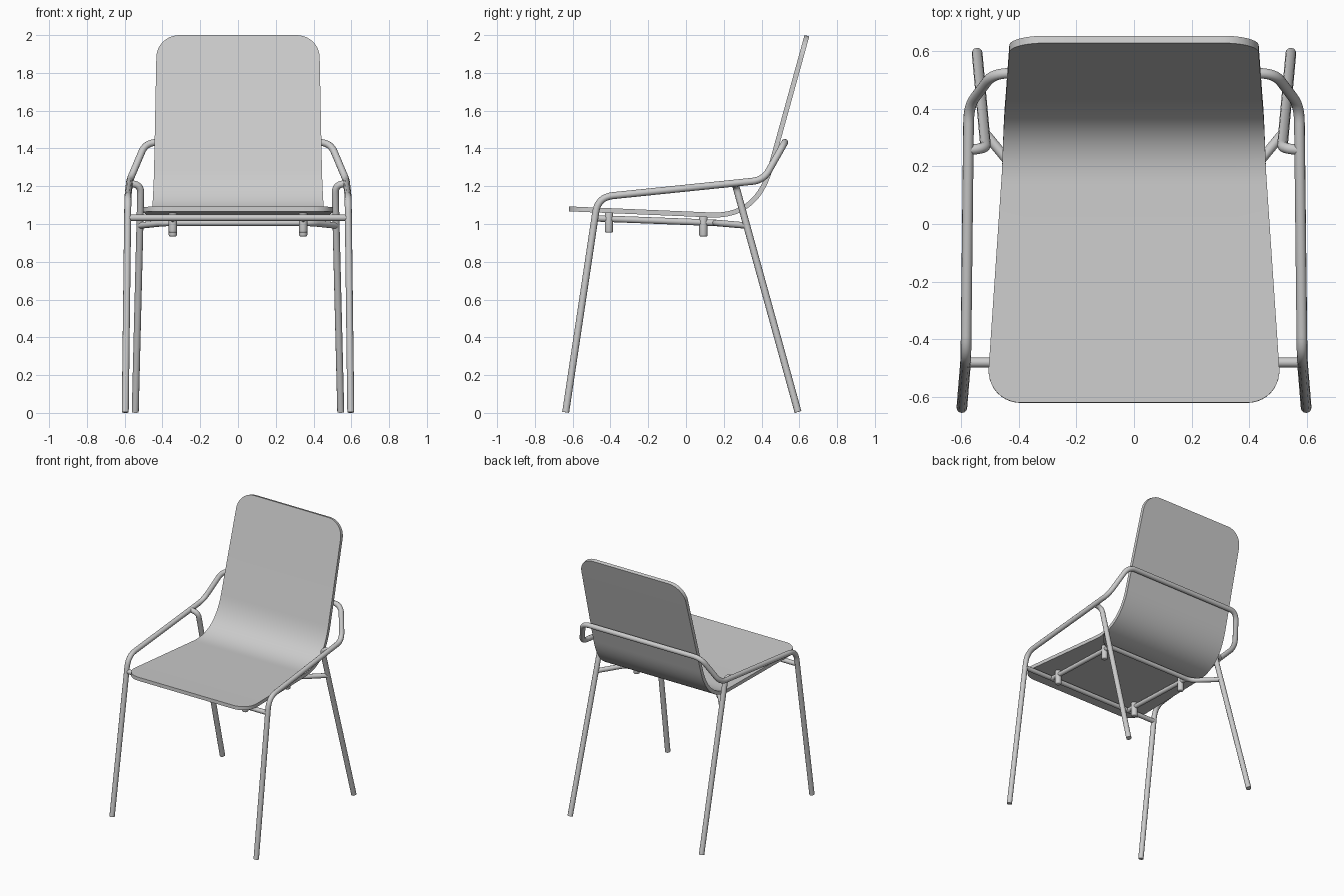
import bpy, bmesh, math
from mathutils import Vector

if "Cube" in bpy.data.objects:
    bpy.data.objects.remove(bpy.data.objects["Cube"])


def finish(obj, name, angle=40):
    """Apply modifiers / convert curves, then smooth with sharp edges kept."""
    obj.name = name
    bpy.ops.object.select_all(action='DESELECT')
    obj.select_set(True)
    bpy.context.view_layer.objects.active = obj
    bpy.ops.object.convert(target='MESH')
    bpy.ops.object.shade_smooth_by_angle(angle=math.radians(angle))
    return bpy.context.object


def fillet(pts, radii, steps=8):
    """Round the inner corners of a path; radii = distance trimmed at each corner."""
    pts = [Vector(p) for p in pts]
    out = [pts[0]]
    for i in range(1, len(pts) - 1):
        p, r = pts[i], radii[i - 1]
        a = p + (pts[i - 1] - p).normalized() * r
        b = p + (pts[i + 1] - p).normalized() * r
        for k in range(steps + 1):
            t = k / steps
            out.append(a * (1 - t) ** 2 + p * 2 * t * (1 - t) + b * t * t)
    return out + [pts[-1]]


def tube(name, pts, radii=(), r=0.0185):
    path = fillet(pts, radii)
    cu = bpy.data.curves.new(name, 'CURVE')
    cu.dimensions = '3D'
    cu.bevel_depth = r
    cu.bevel_resolution = 4
    cu.use_fill_caps = True
    sp = cu.splines.new('POLY')
    sp.points.add(len(path) - 1)
    for q, p in zip(sp.points, path):
        q.co = (*p, 1)
    obj = bpy.data.objects.new(name, cu)
    bpy.context.collection.objects.link(obj)
    return finish(obj, name)


def mirrored(pts):
    return list(pts) + [(-x, y, z) for x, y, z in reversed(pts)]


# Seat shell: side profile swept across a tapering width with rounded ends
line = [Vector(p) for p in ((0, -0.62, 1.080), (0, 0.13, 1.048))]
ctrl, top = Vector((0, 0.375, 1.036)), Vector((0, 0.640, 1.9965))
b1 = ctrl + (top - ctrl).normalized() * 0.27
N = 20
bend = [line[1] * (1 - t) ** 2 + ctrl * 2 * t * (1 - t) + b1 * t * t
        for t in (k / N for k in range(N + 1))]
prof = [line[0]] + bend + [top]
dist = [0]
for a, b in zip(prof, prof[1:]):
    dist.append(dist[-1] + (b - a).length)
L = dist[-1]


def at(s):
    for i in range(len(prof) - 1):
        if s <= dist[i + 1] + 1e-9:
            return prof[i].lerp(prof[i + 1], (s - dist[i]) / (dist[i + 1] - dist[i]))
    return prof[-1]


def half_width(s):
    keys = [(0, 0.512), (0.80, 0.458), (1.15, 0.445), (L, 0.430)]
    for (s0, w0), (s1, w1) in zip(keys, keys[1:]):
        if s <= s1 + 1e-9:
            return w0 + (w1 - w0) * (s - s0) / (s1 - s0)
    return keys[-1][1]


R = 0.12
corner = [R * (1 - math.cos(math.pi / 2 * k / 10)) for k in range(11)]
rows = sorted(corner + dist[1:-1] + [L - c for c in corner])
bm = bmesh.new()
prev = None
for s in rows:
    e = max(0.0, R - min(s, L - s))
    w = half_width(s) - (R - math.sqrt(max(0.0, R * R - e * e)))
    c = at(s)
    row = [bm.verts.new((w * k / 4, c.y, c.z)) for k in range(-4, 5)]
    if prev:
        for k in range(8):
            bm.faces.new((prev[k], prev[k + 1], row[k + 1], row[k]))
    prev = row
me = bpy.data.meshes.new("seat_shell")
bm.to_mesh(me)
bm.free()
shell = bpy.data.objects.new("seat_shell", me)
bpy.context.collection.objects.link(shell)
sol = shell.modifiers.new("Thickness", 'SOLIDIFY')
sol.thickness = 0.026
sol.offset = 0
sol.use_even_offset = True
finish(shell, "seat_shell")

# Front legs, armrests and back bar as one continuous bent tube
tube("arm_frame", mirrored([(0.597, -0.637, 0.003), (0.583, -0.466, 1.142),
                            (0.573, 0.410, 1.232), (0.488, 0.523, 1.432)]),
     (0.08, 0.06, 0.06, 0.06, 0.06, 0.08))

# Cross bars under the seat
tube("front_cross_bar", [(-0.58, -0.48, 1.033), (0.58, -0.48, 1.033)], r=0.017)
tube("rear_cross_bar", mirrored([(0.519, 0.318, 0.992), (0.385, 0.155, 1.006)]),
     (0.05, 0.05), r=0.017)

for side, tag in ((1, "right"), (-1, "left")):
    # Rear leg bending outward into the armrest
    tube("rear_leg_" + tag, [(side * 0.544, 0.593, 0.005), (side * 0.514, 0.262, 1.208),
                             (side * 0.575, 0.257, 1.214)], (0.045,))
    # Seat rail
    tube("seat_rail_" + tag, [(side * 0.345, -0.48, 1.030), (side * 0.345, 0.155, 1.006)],
         r=0.017)
    # Clips fixing the shell to the rails
    for y, z1, pos in ((-0.408, 1.062, "front"), (0.092, 1.042, "rear")):
        z0 = z1 - 0.108
        bpy.ops.mesh.primitive_cylinder_add(vertices=24, radius=0.022, depth=z1 - z0,
                                            location=(side * 0.345, y, (z0 + z1) / 2))
        clip = bpy.context.object
        bev = clip.modifiers.new("Bevel", 'BEVEL')
        bev.width = 0.008
        bev.segments = 3
        finish(clip, f"clip_{pos}_{tag}")
